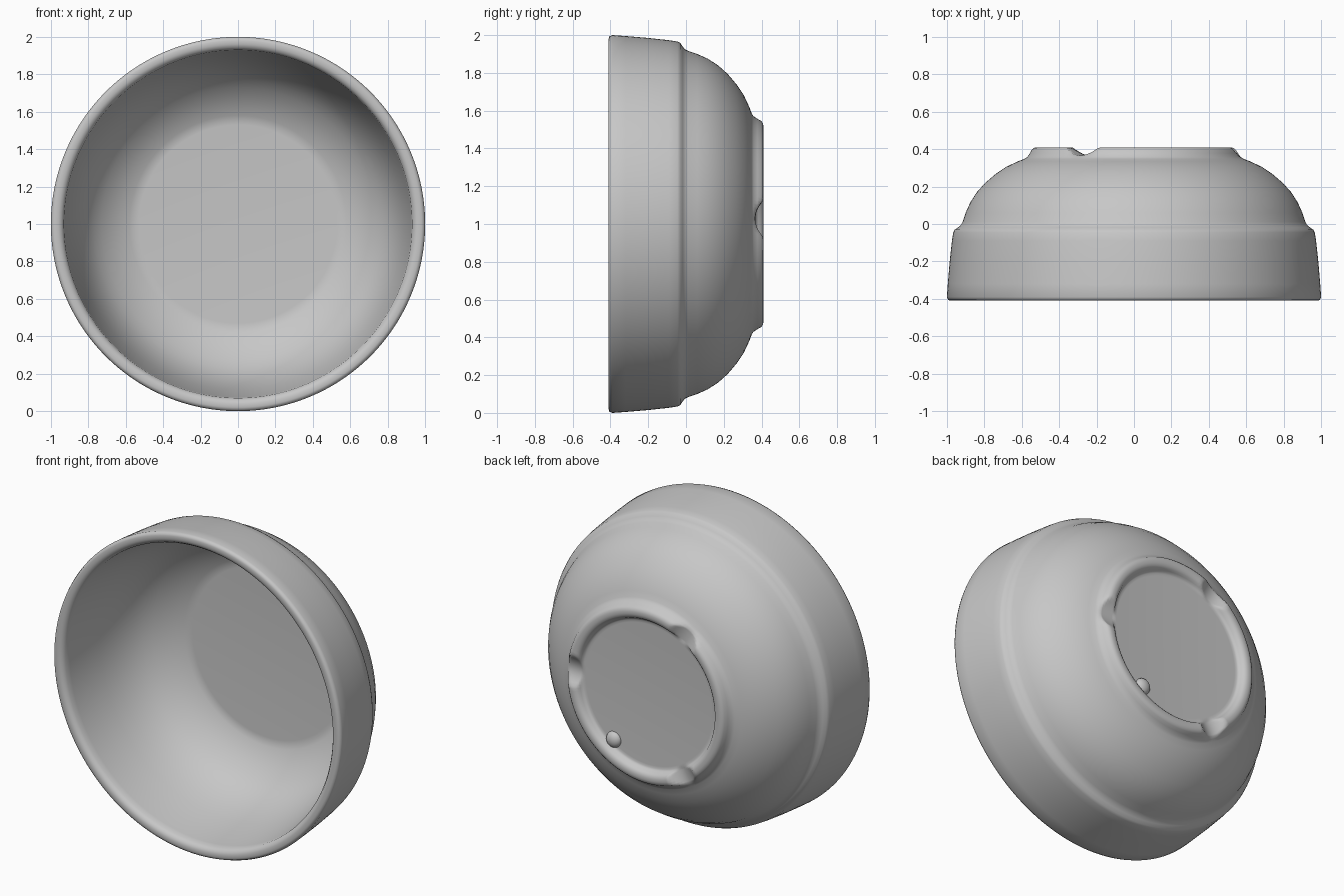
import bpy, bmesh, math
from mathutils import Vector

cube = bpy.data.objects.get("Cube")
if cube:
    bpy.data.objects.remove(cube, do_unlink=True)

SEGMENTS = 192
CENTRE = Vector((0, 0, 1))

clay = bpy.data.materials.new("matte grey clay")
clay.use_nodes = True
colour = (0.57, 0.57, 0.57, 1)
clay.diffuse_color = colour
shader = clay.node_tree.nodes["Principled BSDF"]
shader.inputs["Base Color"].default_value = colour
shader.inputs["Roughness"].default_value = 0.7


def finish(bm, name):
    """Turn a bmesh into a smooth shaded, coloured object."""
    bmesh.ops.recalc_face_normals(bm, faces=bm.faces)
    mesh = bpy.data.meshes.new(name)
    bm.to_mesh(mesh)
    bm.free()
    mesh.materials.append(clay)
    obj = bpy.data.objects.new(name, mesh)
    bpy.context.collection.objects.link(obj)
    bpy.ops.object.select_all(action='DESELECT')
    bpy.context.view_layer.objects.active = obj
    obj.select_set(True)
    bpy.ops.object.shade_smooth_by_angle(angle=math.radians(50))
    return obj


# Cross-section of the wall as (radius, y): inner floor, rim, outside, foot, recess
profile = [
    (0, 0.305), (0.53, 0.305), (0.555, 0.303), (0.58, 0.294), (0.63, 0.27),
    (0.68, 0.238), (0.73, 0.197), (0.77, 0.155), (0.805, 0.105), (0.835, 0.045),
    (0.86, -0.02), (0.885, -0.11), (0.91, -0.24), (0.926, -0.35), (0.93, -0.385),
    (0.943, -0.403), (0.96, -0.41),
    (0.98, -0.41), (0.993, -0.406), (1.0, -0.39), (0.995, -0.32), (0.985, -0.2),
    (0.973, -0.09), (0.966, -0.045), (0.958, -0.03), (0.94, -0.018), (0.925, -0.005),
    (0.916, 0.012), (0.90, 0.06), (0.875, 0.115), (0.84, 0.17), (0.795, 0.22),
    (0.74, 0.267), (0.68, 0.307), (0.62, 0.335), (0.585, 0.348), (0.57, 0.358),
    (0.557, 0.378), (0.546, 0.397), (0.535, 0.407), (0.52, 0.41), (0.505, 0.41),
    (0.49, 0.406), (0.479, 0.397), (0.472, 0.385), (0.465, 0.374), (0.455, 0.369),
    (0.44, 0.368), (0, 0.368),
]

# Bowl: spin the cross-section around the y axis
bm = bmesh.new()
points = [bm.verts.new((r, y, 1)) for r, y in profile]
edges = [bm.edges.new(pair) for pair in zip(points, points[1:])]
bmesh.ops.spin(bm, geom=points + edges, cent=CENTRE, axis=(0, 1, 0),
               angle=math.tau, steps=SEGMENTS, use_duplicate=False)
bmesh.ops.remove_doubles(bm, verts=bm.verts, dist=0.0005)

# Three rounded drainage notches pressed into the foot ring
for degrees in (3, 121, 240):
    middle = math.radians(degrees)
    for v in bm.verts:
        radius = math.hypot(v.co.x, v.co.z - 1)
        if not 0.46 < radius < 0.59 or v.co.y < 0.34:
            continue
        turn = math.atan2(v.co.z - 1, v.co.x) - middle
        turn = (turn + math.pi) % math.tau - math.pi
        v.co.y = min(v.co.y, 0.366 + 4.5 * (turn * radius) ** 2)
finish(bm, "bowl")

# Small soft clay blob against the inside of the foot ring
bm = bmesh.new()
bmesh.ops.create_uvsphere(bm, u_segments=24, v_segments=16, radius=0.05)
bmesh.ops.scale(bm, verts=bm.verts, vec=(1, 0.7, 1))
blob_angle = math.radians(-55)
offset = Vector((0.425 * math.cos(blob_angle), 0.365, 0.425 * math.sin(blob_angle)))
bmesh.ops.translate(bm, verts=bm.verts, vec=CENTRE + offset)
finish(bm, "foot_blob")
